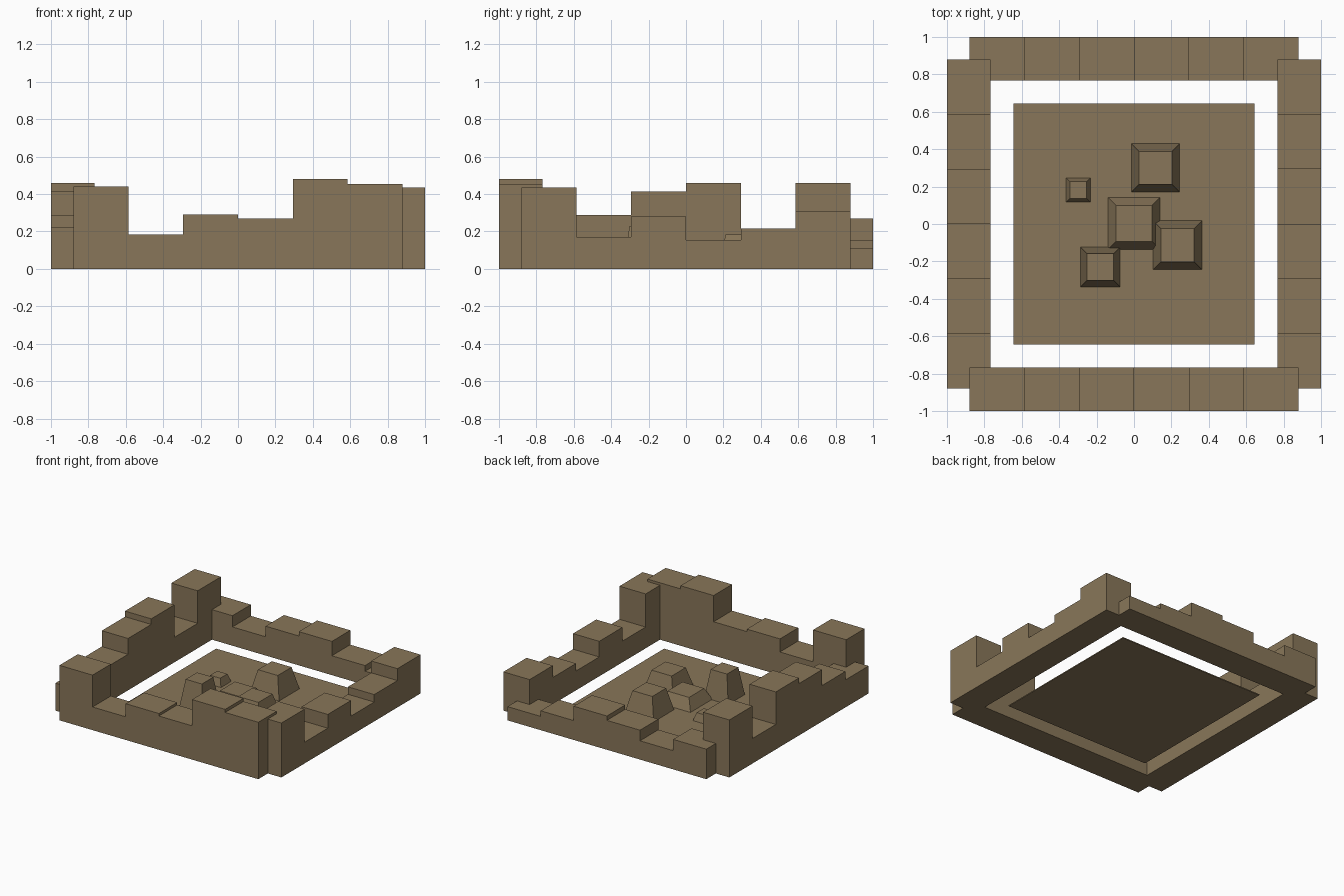
import bpy
import bmesh

if "Cube" in bpy.data.objects:
    bpy.data.objects.remove(bpy.data.objects["Cube"])

stone = bpy.data.materials.new("weathered stone")
stone.diffuse_color = (0.25, 0.183, 0.1, 1)
stone.use_nodes = True
stone.node_tree.nodes["Principled BSDF"].inputs["Base Color"].default_value = stone.diffuse_color


def block(name, x0, x1, y0, y1, height, taper=1.0):
    """Box standing on the ground; taper shrinks its top."""
    bm = bmesh.new()
    bmesh.ops.create_cube(bm, size=1)
    cx, cy = (x0 + x1) / 2, (y0 + y1) / 2
    for v in bm.verts:
        s = taper if v.co.z > 0 else 1.0
        v.co = (cx + v.co.x * (x1 - x0) * s,
                cy + v.co.y * (y1 - y0) * s,
                (v.co.z + 0.5) * height)
    mesh = bpy.data.meshes.new(name)
    bm.to_mesh(mesh)
    bm.free()
    mesh.materials.append(stone)
    obj = bpy.data.objects.new(name, mesh)
    bpy.context.collection.objects.link(obj)
    return obj


# Broken walls: six blocks of uneven height per side, listed along +x or +y
HALF, INNER, OUTER = 0.88, 0.768, 1.0
walls = {
    "front_wall": ("x", -1, [0.44, 0.185, 0.29, 0.27, 0.48, 0.455]),
    "back_wall": ("x", 1, [0.24, 0.15, 0.235, 0.27, 0.155, 0.11]),
    "left_wall": ("y", -1, [0.22, 0.288, 0.415, 0.46, 0.20, 0.46]),
    "right_wall": ("y", 1, [0.435, 0.17, 0.28, 0.155, 0.215, 0.31]),
}
step = 2 * HALF / 6
for name, (axis, side, heights) in walls.items():
    d0, d1 = sorted((side * INNER, side * OUTER))
    for i, h in enumerate(heights):
        a = -HALF + i * step
        if axis == "x":
            block(f"{name}_{i + 1}", a, a + step, d0, d1, h)
        else:
            block(f"{name}_{i + 1}", d0, d1, a, a + step, h)

# Thin floor slab
block("floor", -0.645, 0.645, -0.645, 0.645, 0.008)

# Rubble: centre x, centre y, half width, height
rubble = [
    (0.115, 0.30, 0.131, 0.185),
    (0.0, 0.003, 0.143, 0.10),
    (0.233, -0.113, 0.133, 0.16),
    (-0.18, -0.23, 0.107, 0.23),
    (-0.298, 0.182, 0.067, 0.07),
]
for i, (x, y, r, h) in enumerate(rubble):
    block(f"rubble_{i + 1}", x - r, x + r, y - r, y + r, h, taper=0.67)
